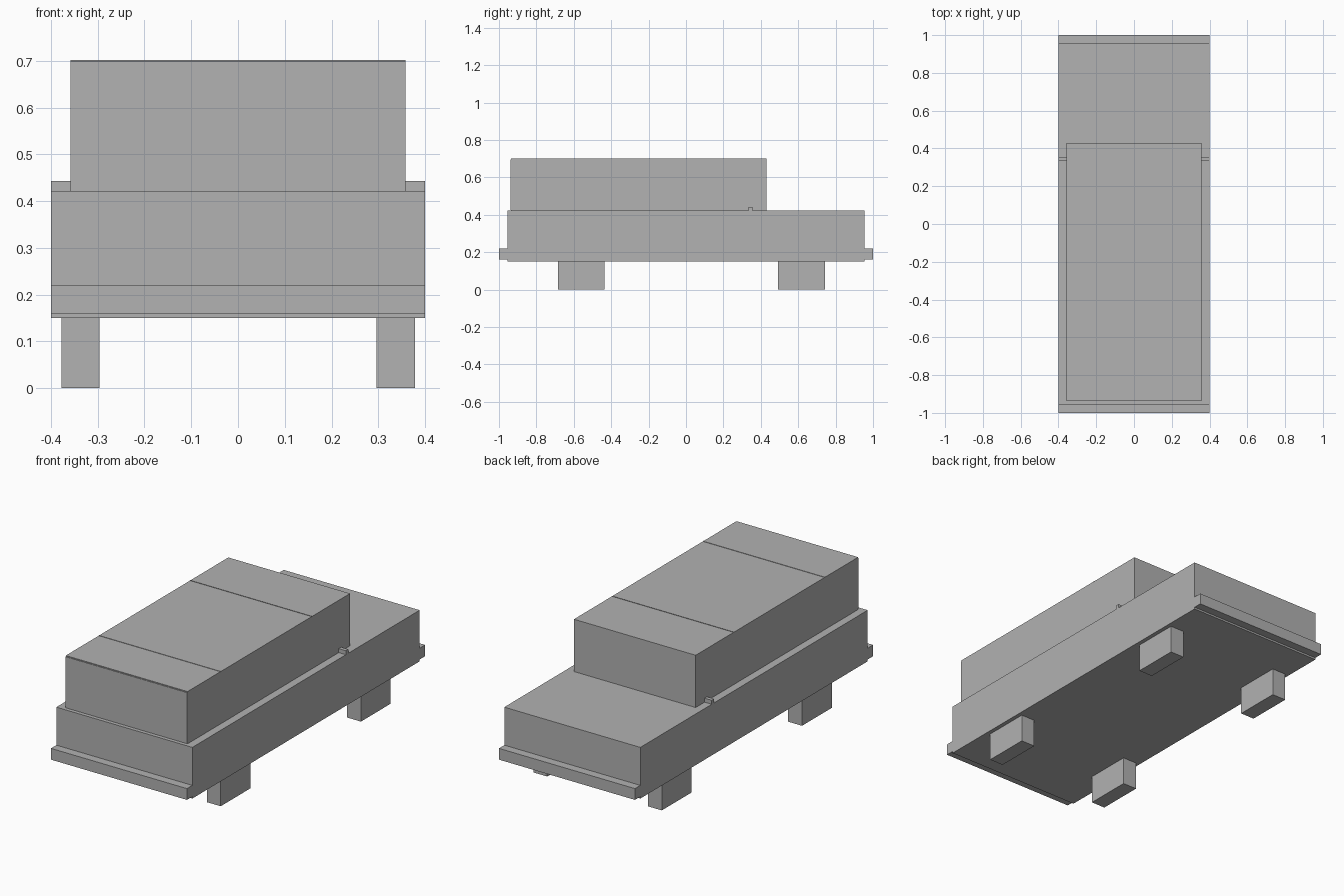
import bpy

if "Cube" in bpy.data.objects:
    bpy.data.objects.remove(bpy.data.objects["Cube"])

grey = bpy.data.materials.new("plain_grey")
grey.diffuse_color = (0.445, 0.445, 0.445, 1)
grey.use_nodes = True
grey.node_tree.nodes["Principled BSDF"].inputs["Base Color"].default_value = grey.diffuse_color


def box(name, x, y, z):
    """Add a flat-shaded box from (min, max) ranges on each axis."""
    lo, hi = zip(x, y, z)
    bpy.ops.mesh.primitive_cube_add(size=1)
    ob = bpy.context.object
    ob.name = ob.data.name = name
    for v in ob.data.vertices:
        v.co = [hi[i] if v.co[i] > 0 else lo[i] for i in range(3)]
    ob.data.materials.append(grey)
    return ob


# Main body and cabin
box("body", (-0.4, 0.4), (-0.955, 0.955), (0.15, 0.422))
box("cabin", (-0.358, 0.358), (-0.935, 0.43), (0.422, 0.70))

# Thin windscreen plate on the cabin front
box("windscreen", (-0.358, 0.358), (-0.938, -0.935), (0.426, 0.695))

# Thin seams across the roof
box("front_roof_seam", (-0.358, 0.358), (-0.659, -0.653), (0.698, 0.702))
box("rear_roof_seam", (-0.358, 0.358), (0.108, 0.111), (0.698, 0.702))

# Bumpers at both ends
box("front_bumper", (-0.4, 0.4), (-1.0, -0.955), (0.16, 0.22))
box("rear_bumper", (-0.4, 0.4), (0.955, 1.0), (0.16, 0.22))

# Block wheels and small door handles on each side
for side, s in (("left", -1), ("right", 1)):
    wheel_x = sorted((s * 0.296, s * 0.378))
    box(f"front_{side}_wheel", wheel_x, (-0.685, -0.435), (0, 0.15))
    box(f"rear_{side}_wheel", wheel_x, (0.493, 0.743), (0, 0.15))
    box(f"{side}_handle", sorted((s * 0.358, s * 0.4)), (0.335, 0.355), (0.422, 0.443))
